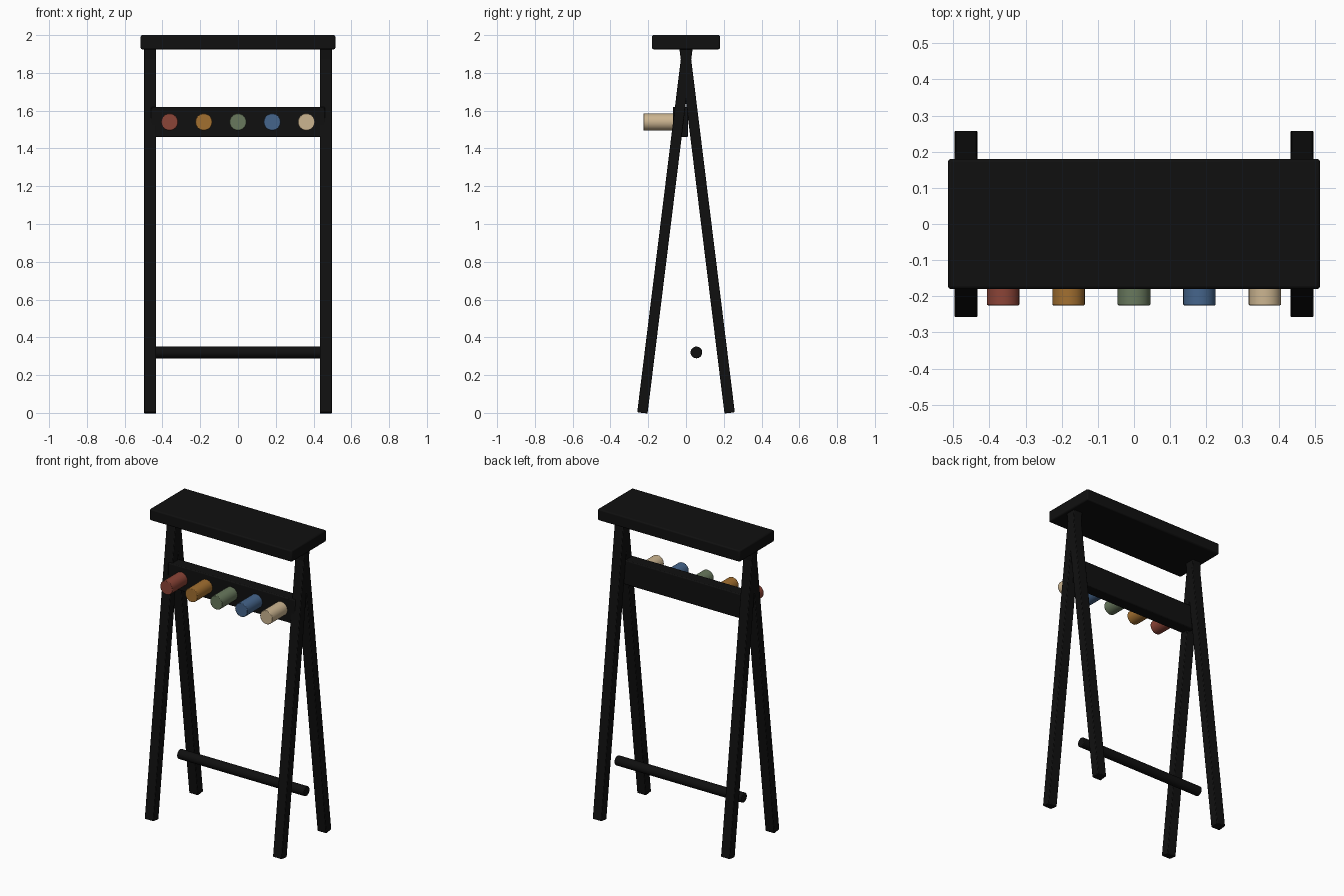
import bpy
import math
from mathutils import Matrix, Vector

cube = bpy.data.objects.get("Cube")
if cube:
    bpy.data.objects.remove(cube, do_unlink=True)


def material(name, color):
    m = bpy.data.materials.new(name)
    m.use_nodes = True
    rgba = (*color, 1.0)
    m.diffuse_color = rgba
    m.node_tree.nodes["Principled BSDF"].inputs["Base Color"].default_value = rgba
    return m


def finish(obj, name, mat, bevel):
    obj.name = name
    obj.data.materials.append(mat)
    mod = obj.modifiers.new("soft edges", "BEVEL")
    mod.width = bevel
    mod.segments = 2
    mod.limit_method = "ANGLE"
    mod.angle_limit = math.radians(40)
    bpy.ops.object.shade_smooth_by_angle(angle=math.radians(35))
    return obj


def box(name, center, size, mat, bevel, tilt=0.0):
    bpy.ops.mesh.primitive_cube_add(size=1, location=center, rotation=(tilt, 0, 0))
    obj = bpy.context.object
    obj.data.transform(Matrix.Diagonal((*size, 1)))
    return finish(obj, name, mat, bevel)


def rod(name, start, end, radius, mat, bevel):
    a, b = Vector(start), Vector(end)
    bpy.ops.mesh.primitive_cylinder_add(
        vertices=24, radius=radius, depth=(b - a).length, location=(a + b) / 2)
    obj = bpy.context.object
    obj.rotation_euler = (b - a).to_track_quat("Z", "Y").to_euler()
    return finish(obj, name, mat, bevel)


black = material("black wood", (0.005, 0.005, 0.005))
peg_colors = {
    "red": (0.26, 0.058, 0.038),
    "ochre": (0.36, 0.16, 0.03),
    "green": (0.14, 0.19, 0.11),
    "blue": (0.06, 0.13, 0.26),
    "beige": (0.60, 0.46, 0.28),
}

# Top shelf
box("top_shelf", (0, 0, 1.9625), (1.03, 0.36, 0.075), black, 0.008)

# Crossing A-frame legs
foot_y, apex_z, leg_top = 0.231, 1.87, 1.95
tilt = math.atan2(foot_y, apex_z)
for side, x in (("right", -0.465), ("left", 0.465)):
    for end, s in (("front", -1), ("back", 1)):
        mid_z = leg_top / 2
        mid_y = s * foot_y * (1 - mid_z / apex_z)
        box(f"{end}_{side}_leg", (x, mid_y, mid_z), (0.064, 0.055, leg_top / math.cos(tilt)),
            black, 0.004, s * tilt)

# Peg rail and lower crossbar
box("peg_rail", (0, -0.03, 1.54), (0.92, 0.08, 0.16), black, 0.006)
rod("lower_crossbar", (-0.46, 0.055, 0.32), (0.46, 0.055, 0.32), 0.031, black, 0.004)

# Coloured pegs
for i, (name, color) in enumerate(peg_colors.items()):
    x = (i - 2) * 0.181
    rod(f"{name}_peg", (x, -0.05, 1.54), (x, -0.225, 1.54), 0.045,
        material(f"{name} paint", color), 0.003)
